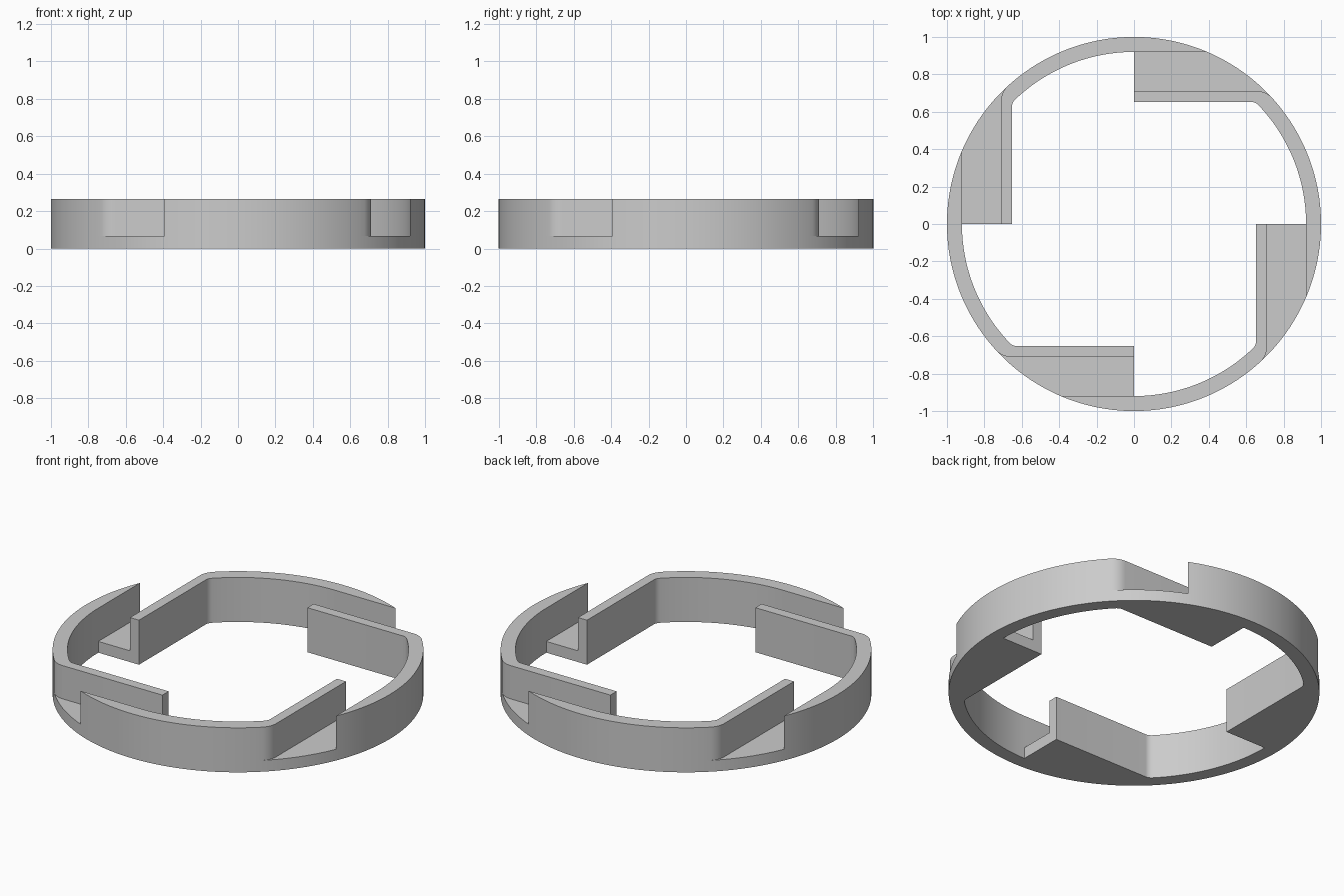
import bpy, bmesh
from math import sin, cos, pi, sqrt, atan2
from mathutils import Matrix, Vector

if "Cube" in bpy.data.objects:
    bpy.data.objects.remove(bpy.data.objects["Cube"])

R_OUT, R_IN = 1.0, 0.92          # ring radii
WALL_IN, WALL_OUT = 0.652, 0.711  # straight wall faces
FLOOR, HEIGHT = 0.067, 0.265


def arc(cx, cy, r, a0, a1, n):
    return [Vector((cx + r * cos(a0 + (a1 - a0) * i / n),
                    cy + r * sin(a0 + (a1 - a0) * i / n), 0)) for i in range(n + 1)]


def wall_to_ring(y, radius, fillet):
    """Fillet from the straight wall at height y into a circle; returns points and end angle."""
    cy = y - fillet
    cx = sqrt((radius - fillet) ** 2 - cy ** 2)
    end = atan2(cy, cx)
    return arc(cx, cy, fillet, pi / 2, end, 6), end


# One quarter of the plan: a tall wall piece and a low pocket floor
inner, a_in = wall_to_ring(WALL_IN, R_IN, 0.05)
outer, a_out = wall_to_ring(WALL_OUT, R_OUT, 0.11)
tip = atan2(R_IN, sqrt(R_OUT ** 2 - R_IN ** 2))   # where the pocket side meets the rim
wall_start = [Vector((0, WALL_OUT, 0))] + outer
wall_plan = ([Vector((0, WALL_IN, 0))] + inner
             + arc(0, 0, R_IN, a_in, 0, 24)[1:]
             + arc(0, 0, R_OUT, tip - pi / 2, a_out, 36)[:-1]
             + wall_start[::-1])
floor_plan = (wall_start + arc(0, 0, R_OUT, a_out, tip, 14)[1:]
              + [Vector((0, R_IN, 0))])

bm = bmesh.new()
tall = bm.faces.layers.int.new("tall")
for k in range(4):
    turn = Matrix.Rotation(k * pi / 2, 3, 'Z')
    for plan, flag in ((wall_plan, 1), (floor_plan, 0)):
        face = bm.faces.new([bm.verts.new(turn @ p) for p in plan])
        face[tall] = flag
bmesh.ops.remove_doubles(bm, verts=bm.verts[:], dist=1e-5)


def raise_faces(faces, dz):
    res = bmesh.ops.extrude_face_region(bm, geom=faces)["geom"]
    verts = [g for g in res if isinstance(g, bmesh.types.BMVert)]
    bmesh.ops.translate(bm, verts=verts, vec=(0, 0, dz))
    return [g for g in res if isinstance(g, bmesh.types.BMFace)]


# Raise everything to the floor level, then only the walls to full height
tops = raise_faces(bm.faces[:], FLOOR)
raise_faces([f for f in tops if f[tall]], HEIGHT - FLOOR)
bmesh.ops.recalc_face_normals(bm, faces=bm.faces[:])

mesh = bpy.data.meshes.new("slotted_ring")
bm.to_mesh(mesh)
bm.free()
ring = bpy.data.objects.new("slotted_ring", mesh)
bpy.context.collection.objects.link(ring)
bpy.context.view_layer.objects.active = ring
ring.select_set(True)
bpy.ops.object.shade_smooth_by_angle(angle=pi / 6)
